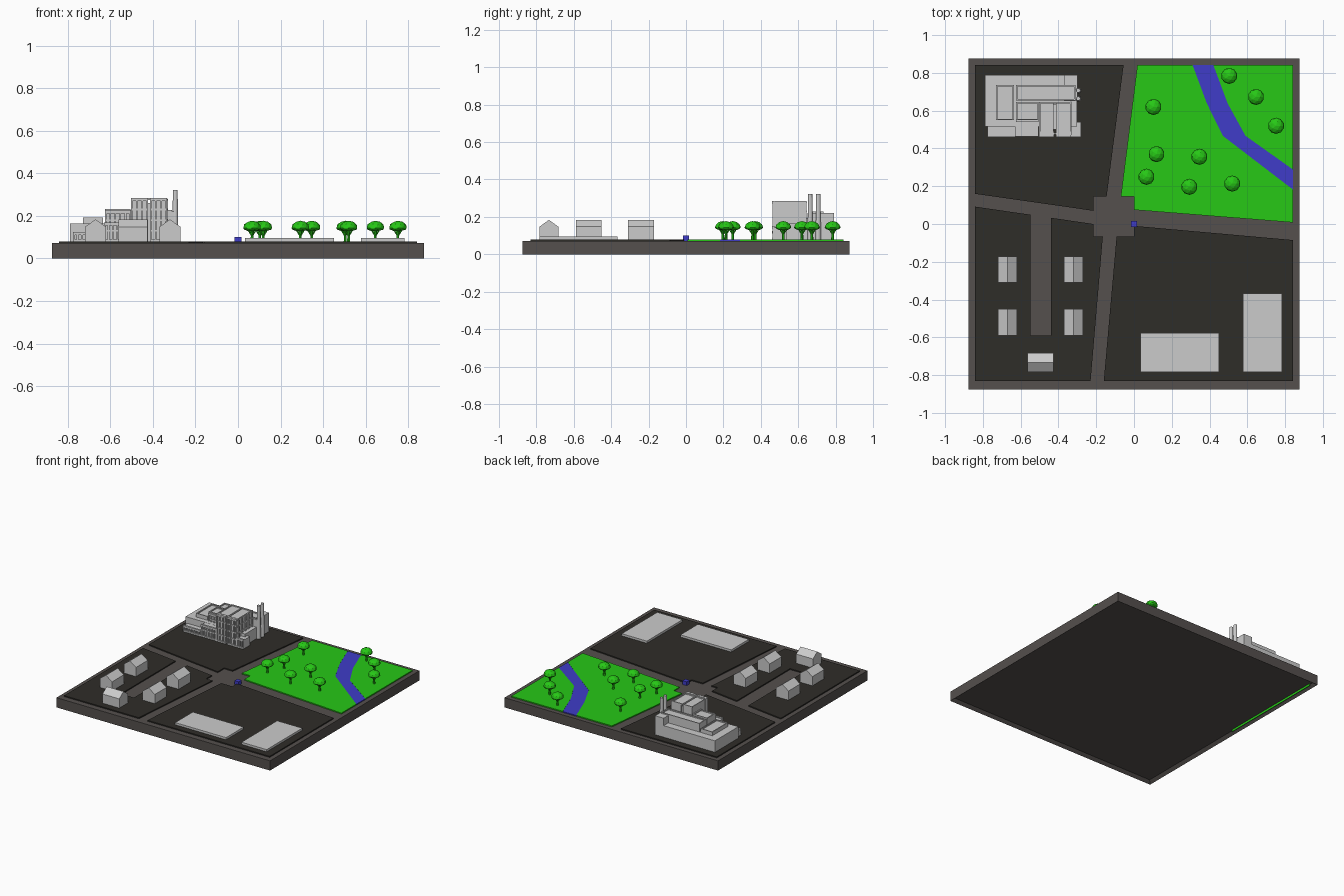
import bpy, bmesh, math
from mathutils import Vector, Matrix

if "Cube" in bpy.data.objects:
    bpy.data.objects.remove(bpy.data.objects["Cube"])


def material(name, rgb):
    m = bpy.data.materials.new(name)
    m.diffuse_color = (*rgb, 1)
    m.use_nodes = True
    m.node_tree.nodes["Principled BSDF"].inputs["Base Color"].default_value = m.diffuse_color
    return m


ROAD = material("road_grey", (0.09, 0.08, 0.075))
SOIL = material("dark_soil", (0.028, 0.026, 0.022))
GREEN = material("green", (0.02, 0.58, 0.008))
BLUE = material("blue", (0.05, 0.045, 0.58))
Z0, Z1 = 0.072, 0.08          # road level, plot level


def finish(name, bm, mat=None):
    bmesh.ops.recalc_face_normals(bm, faces=bm.faces)
    me = bpy.data.meshes.new(name)
    bm.to_mesh(me)
    bm.free()
    ob = bpy.data.objects.new(name, me)
    bpy.context.collection.objects.link(ob)
    if mat:
        me.materials.append(mat)
    return ob


def add_box(bm, x0, x1, y0, y1, z0, z1):
    m = Matrix.Translation(((x0 + x1) / 2, (y0 + y1) / 2, (z0 + z1) / 2))
    m = m @ Matrix.Diagonal((x1 - x0, y1 - y0, z1 - z0, 1))
    bmesh.ops.create_cube(bm, size=1, matrix=m)


def boxes(name, items, mat=None):
    bm = bmesh.new()
    for b in items:
        add_box(bm, *b)
    return finish(name, bm, mat)


def prism(name, pts, z0, z1, mat):
    bm = bmesh.new()
    f = bm.faces.new([bm.verts.new((x, y, z0)) for x, y in pts])
    r = bmesh.ops.extrude_face_region(bm, geom=[f])
    up = [v for v in r["geom"] if isinstance(v, bmesh.types.BMVert)]
    bmesh.ops.translate(bm, verts=up, vec=(0, 0, z1 - z0))
    return finish(name, bm, mat)


def add_rod(bm, a, b, r1, r2, sides):
    a, b = Vector(a), Vector(b)
    m = Matrix.Translation((a + b) / 2) @ (b - a).to_track_quat("Z", "Y").to_matrix().to_4x4()
    bmesh.ops.create_cone(bm, cap_ends=True, segments=sides, radius1=r1, radius2=r2,
                          depth=(b - a).length, matrix=m)


# base board with recessed underside
bm = bmesh.new()
add_box(bm, -0.875, 0.875, -0.875, 0.875, 0, Z0)
bm.normal_update()
under = min(bm.faces, key=lambda f: f.calc_center_median().z)
bmesh.ops.inset_individual(bm, faces=[under], thickness=0.03)
bmesh.ops.translate(bm, verts=under.verts, vec=(0, 0, 0.02))
finish("base_board", bm, ROAD)
boxes("underside_strip", [(-0.845, -0.842, 0.02, 0.83, 0.002, 0.018)], GREEN)

# four plots between the roads
E, S = 0.842, -0.832
prism("industry_plot", [(-E, E), (-E, .16), (-.215, .07), (-.215, .145), (-.145, .145), (-.055, E)],
      Z0 - .01, Z1, SOIL)
prism("housing_plot", [(-E, .092), (-E, S), (-.23, S), (-.165, -.065), (-.215, -.065), (-.215, 0),
                       (-.44, .033), (-.44, -.59), (-.547, -.59), (-.547, .049)], Z0 - .01, Z1, SOIL)
prism("energy_plot", [(0, -.01), (0, -.065), (-.092, -.065), (-.16, S), (E, S), (E, -.085)],
      Z0 - .01, Z1, SOIL)
west = [(.31, E), (.385, .64), (.47, .467), (E, .182)]
east = [(.42, E), (.495, .64), (.59, .467), (E, .288)]
prism("park_west", [(.018, E), (-.07, .145), (0, .145), (0, .075), (E, .008)] + west[::-1],
      Z0 - .01, Z1, GREEN)
prism("park_east", east + [(E, E)], Z0 - .01, Z1, GREEN)
prism("river", west + east[::-1], Z0 - .01, Z1 - .001, BLUE)

# marker cube at the crossing and energy slabs
boxes("crossing_cube", [(-.017, .017, -.017, .017, .068, .1)], BLUE)
boxes("energy_slab_wide", [(.034, .451, -.784, -.578, Z1 - .004, .096)])
boxes("energy_slab_long", [(.578, .784, -.784, -.367, Z1 - .004, .096)])


# gabled houses
def house(name, x, y, turned=False):
    w, l, eave, ridge = .05, .069, .148, .184
    bm = bmesh.new()
    prof = [(-w, Z1), (w, Z1), (w, eave), (0, ridge), (-w, eave)]
    f = bm.faces.new([bm.verts.new((a, -l, z)) for a, z in prof])
    r = bmesh.ops.extrude_face_region(bm, geom=[f])
    bmesh.ops.translate(bm, vec=(0, 2 * l, 0),
                        verts=[v for v in r["geom"] if isinstance(v, bmesh.types.BMVert)])
    m = Matrix.Translation((x, y, 0)) @ Matrix.Rotation(math.pi / 2 if turned else 0, 4, "Z")
    bm.transform(m)
    finish(name, bm)


for i, (x, y) in enumerate([(-.67, -.24), (-.32, -.24), (-.67, -.52), (-.32, -.52)]):
    house(f"house_{i + 1}", x, y)
house("house_5", -.494, -.733, True)

# park trees: trunk, branches and a flattened faceted crown
spots = [(.103, .62), (.119, .37), (.066, .25), (.293, .197), (.346, .356),
         (.52, .214), (.504, .784), (.646, .673), (.752, .52)]
for i, (x, y) in enumerate(spots):
    bm = bmesh.new()
    add_rod(bm, (0, 0, Z1 - .002), (0, 0, .145), .008, .005, 6)
    for k in range(4):
        a = k * math.pi / 2 + .4
        add_rod(bm, (0, 0, .105), (.026 * math.cos(a), .026 * math.sin(a), .143), .004, .003, 5)
    r = bmesh.ops.create_icosphere(bm, subdivisions=2, radius=.043)
    for v in r["verts"]:
        v.co.z = v.co.z * (.8 if v.co.z > 0 else .35) + .143
    bm.transform(Matrix.Translation((x, y, 0)))
    finish(f"tree_{i + 1}", bm, GREEN)

# factory: stepped halls
G = Z1 - .004
boxes("factory_hall", [(-.79, -.303, .515, .79, G, .165)])
boxes("factory_upper_halls", [(-.73, -.635, .55, .735, G, .185), (-.625, -.31, .655, .735, G, .22),
                              (-.625, -.505, .55, .645, G, .225)])
boxes("factory_annex", [(-.37, -.3, .65, .79, G, .22)])


# roof edge parapets
def parapet(x0, x1, y0, y1, z, t=.007, h=.008):
    return [(x0, x1, y0, y0 + t, z, z + h), (x0, x1, y1 - t, y1, z, z + h),
            (x0, x0 + t, y0 + t, y1 - t, z, z + h), (x1 - t, x1, y0 + t, y1 - t, z, z + h)]


boxes("roof_parapets", parapet(-.73, -.635, .55, .735, .185) + parapet(-.625, -.31, .655, .735, .22)
      + parapet(-.625, -.505, .55, .645, .225) + parapet(-.503, -.333, .475, .645, .276))

# twin towers with a recessed link
boxes("tower_cores", [(-.5, -.425, .48, .645, G, .276), (-.412, -.336, .48, .645, G, .276),
                      (-.43, -.405, .5, .635, G, .26)])


# front facade: plinth wall with pilasters and bands at stepped heights
def facade(name, x0, x1, yf, yb, top, n):
    step = (x1 - x0) / n
    parts = [(x0, x1, yf + .012, yb, G, top - .006), (x0, x1, yf, yf + .014, top - .014, top),
             (x0, x1, yf, yf + .014, G, G + .014)]
    for k in range(n + 1):
        c = min(max(x0 + k * step, x0 + .004), x1 - .004)
        parts.append((c - .004, c + .004, yf + .002, yf + .014, G, top))
    for z in (.13, .18, .23):
        if z < top - .02:
            parts.append((x0, x1, yf + .005, yf + .014, z - .004, z + .004))
    boxes(name, parts)


facade("facade_low", -.775, -.63, .46, .52, .125, 7)
facade("facade_middle", -.63, -.505, .462, .52, .17, 6)
facade("facade_upper_middle", -.625, -.505, .54, .56, .225, 5)
facade("facade_tower_left", -.503, -.423, .46, .49, .284, 3)
facade("facade_tower_right", -.414, -.334, .46, .49, .284, 3)
facade("facade_right", -.334, -.28, .46, .54, .15, 3)

# tower side pilasters and window frames
side = []
for k in range(5):
    y = .487 + k * .038
    side.append((-.337, -.329, y - .004, y + .004, G, .28))
for z in (.18, .23, .278):
    side.append((-.337, -.331, .47, .648, z - .005, z + .005))
boxes("tower_side_frames", side)

# chimneys
for i, y in enumerate((.664, .707)):
    bm = bmesh.new()
    add_rod(bm, (-.295, y, G), (-.295, y, .323), .015, .011, 12)
    finish(f"chimney_{i + 1}", bm)
    bpy.context.view_layer.objects.active = bpy.data.objects[f"chimney_{i + 1}"]
